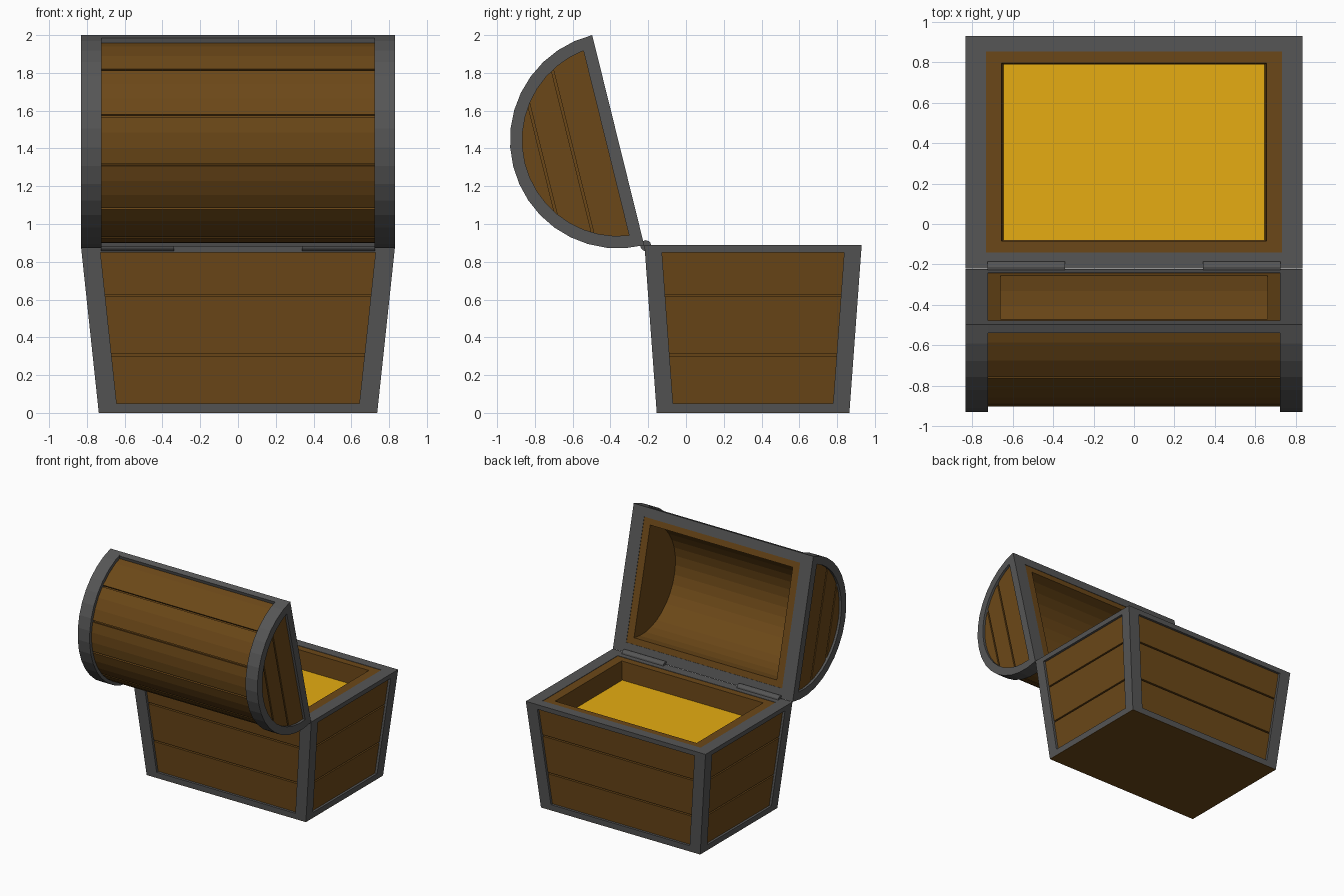
import bpy, bmesh, math
from mathutils import Matrix

if "Cube" in bpy.data.objects:
    bpy.data.objects.remove(bpy.data.objects["Cube"])

def material(name, rgb):
    m = bpy.data.materials.new(name)
    m.diffuse_color = (*rgb, 1)
    m.use_nodes = True
    m.node_tree.nodes["Principled BSDF"].inputs["Base Color"].default_value = m.diffuse_color
    return m

WOOD = material("wood", (0.148, 0.064, 0.009))
IRON = material("iron", (0.092, 0.092, 0.092))
GOLD = material("gold", (0.79, 0.415, 0.006))

def loft(name, loops, mat, ring=False, place=None):
    """Join equal-length point loops; ring closes the last to the first, else ends are capped."""
    bm = bmesh.new()
    rows = [[bm.verts.new(p) for p in loop] for loop in loops]
    n = len(rows[0])
    for i in range(len(rows) if ring else len(rows) - 1):
        a, b = rows[i], rows[(i + 1) % len(rows)]
        for j in range(n):
            k = (j + 1) % n
            bm.faces.new((a[j], a[k], b[k], b[j]))
    if not ring:
        bm.faces.new(rows[0])
        bm.faces.new(rows[-1])
    bmesh.ops.recalc_face_normals(bm, faces=bm.faces)
    if place:
        bm.transform(place)
    me = bpy.data.meshes.new(name)
    bm.to_mesh(me)
    bm.free()
    me.materials.append(mat)
    ob = bpy.data.objects.new(name, me)
    bpy.context.collection.objects.link(ob)
    return ob

# ---------- base ----------
CY, TOP = 0.355, 0.888

def half(z):
    return 0.737 + 0.095 * z / TOP, 0.51 + 0.065 * z / TOP

def rect(z, hx, hy):
    return [(sx * hx, CY + sy * hy, z) for sx, sy in ((-1, -1), (1, -1), (1, 1), (-1, 1))]

def inset(z, d, e=None):
    hx, hy = half(z)
    return rect(z, hx - d, hy - (d if e is None else e))

# wooden body: planks with grooves, rim and cavity in one lofted shell
body = [inset(0, 0), inset(0.002, 0), inset(0.002, 0.02)]
for g in (0.307, 0.622):
    body += [inset(g - 0.006, 0.02), inset(g - 0.006, 0.04),
             inset(g + 0.006, 0.04), inset(g + 0.006, 0.02)]
body += [inset(TOP - 0.003, 0.02), rect(TOP - 0.003, 0.655, 0.44), rect(0.66, 0.64, 0.43)]
loft("chest_body", body, WOOD)
loft("gold_fill", [rect(0.67, 0.646, 0.437), rect(0.73, 0.646, 0.437)], GOLD)

# iron rims and corner posts
loft("bottom_rim", [inset(0.002, 0), inset(0.05, 0), inset(0.05, 0.09), inset(0.002, 0.09)], IRON, ring=True)
loft("top_rim", [inset(0.848, 0), inset(TOP, 0), inset(TOP, 0.1, 0.078), inset(0.848, 0.1, 0.078)], IRON, ring=True)
for sx, nx in ((-1, "left"), (1, "right")):
    for sy, ny in ((-1, "front"), (1, "back")):
        loops = []
        for z in (0.05, 0.848):
            hx, hy = half(z)
            loops.append([(sx * (hx - a), CY + sy * (hy - b), z)
                          for a, b in ((0, 0), (0.1, 0), (0.1, 0.09), (0, 0.09))])
        loft(f"{nx}_{ny}_post", loops, IRON)

# ---------- lid, modelled closed about its centre and then swung open ----------
R, N = 0.573, 18
OPEN = Matrix.Translation((0, -0.359, 1.444)) @ Matrix.Rotation(math.radians(103.9), 4, 'X')

def arc(r, low=0.0, n=N):
    """Half circle whose ends sit at height low."""
    a0 = math.asin(low / r)
    return [(r * math.cos(a), r * math.sin(a))
            for a in (a0 + (math.pi - 2 * a0) * i / n for i in range(n + 1))]

def at(x, pts):
    return [(x, y, z) for y, z in pts]

def lid_part(name, loops, mat, ring=False):
    return loft(name, loops, mat, ring, OPEN)

# curved planks with grooves, closed off by the inner arc
edges = [0, 33, 62.5, 90, 117.5, 147, 180]
outer = []
for a, b in zip(edges, edges[1:]):
    a, b = a + (0.7 if a else 0), b - (0.7 if b < 180 else 0)
    stops = [(0.546, a + (b - a) * i / 3) for i in range(4)]
    if a > 0:
        stops.insert(0, (0.523, a))
    if b < 179:
        stops.append((0.523, b))
    outer += [(r * math.cos(math.radians(t)), max(0.003, r * math.sin(math.radians(t)))) for r, t in stops]
profile = outer + arc(0.444, 0.003)[::-1]
lid_part("lid_planks", [at(-0.795, profile), at(0.795, profile)], WOOD)

# long iron edges on the lid opening
for s, nm in ((-1, "hinge"), (1, "free")):
    bar = [(s * y, z) for y, z in ((0.495, 0), (0.573, 0), (0.568, 0.045), (0.495, 0.045))]
    lid_part(f"lid_{nm}_edge", [at(-0.722, bar), at(0.722, bar)], IRON)

# lid ends: plug, end boards and iron D-shaped band
for s, nm in ((-1, "left"), (1, "right")):
    plug = arc(0.444, 0.003)
    lid_part(f"lid_{nm}_end", [at(s * 0.66, plug), at(s * 0.795, plug)], WOOD)
    for i, (v0, v1) in enumerate(((0.05, 0.243), (0.255, 0.408), (0.42, 0.514))):
        side = []
        for k in range(9):
            v = v0 + (v1 - v0) * k / 8
            side.append((math.sqrt(0.515 ** 2 - v * v), v))
        board = side + [(-y, v) for y, v in reversed(side)]
        lid_part(f"lid_{nm}_board_{i + 1}", [at(s * 0.79, board), at(s * 0.812, board)], WOOD)
    big, small = arc(R), arc(0.508, 0.065)
    lid_part(f"lid_{nm}_band", [at(s * 0.832, big), at(s * 0.722, big),
                                at(s * 0.722, small), at(s * 0.832, small)], IRON, ring=True)

# ---------- hinges ----------
for s, nm in ((-1, "left"), (1, "right")):
    pin = [(-0.213 + 0.029 * math.cos(math.tau * i / 12), 0.885 + 0.029 * math.sin(math.tau * i / 12))
           for i in range(12)]
    loft(f"{nm}_hinge", [at(s * 0.34, pin), at(s * 0.725, pin)], IRON)
